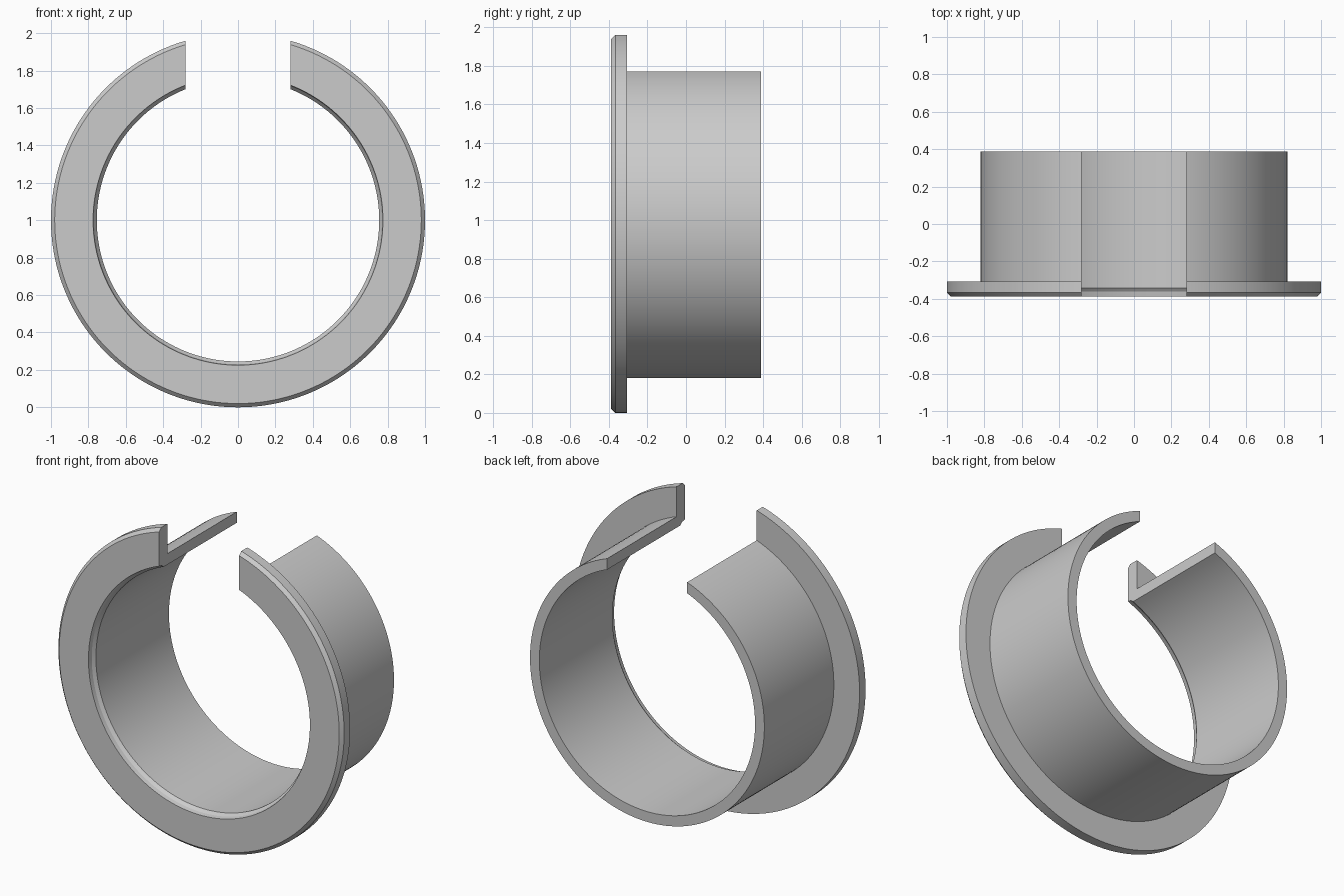
import bpy, bmesh, math

if "Cube" in bpy.data.objects:
    bpy.data.objects.remove(bpy.data.objects["Cube"])

SEGMENTS = 144
HALF_GAP = 0.28   # half width of the slot at the top

# Cross-section of the flanged bushing: (radius, y)
PROFILE = [
    (0.775, -0.388), (0.98, -0.388), (1.0, -0.367), (1.0, -0.307),   # flange
    (0.82, -0.307), (0.82, 0.388), (0.755, 0.388),                   # sleeve
    (0.755, -0.342), (0.77, -0.362),                                 # inner lip
]


def sweep_point(bm, radius, y):
    """Arc round the y axis whose two ends lie on the flat slot walls."""
    start = math.asin(HALF_GAP / radius)
    span = 2 * math.pi - 2 * start
    row = []
    for i in range(SEGMENTS + 1):
        a = start + span * i / SEGMENTS
        row.append(bm.verts.new((radius * math.sin(a), y, 1 + radius * math.cos(a))))
    return row


bm = bmesh.new()
rows = [sweep_point(bm, r, y) for r, y in PROFILE]

# Skin between neighbouring profile points
for k, row in enumerate(rows):
    nxt = rows[(k + 1) % len(rows)]
    for i in range(SEGMENTS):
        bm.faces.new((row[i], row[i + 1], nxt[i + 1], nxt[i]))

# Flat slot walls
for end in (0, SEGMENTS):
    bm.faces.new([row[end] for row in rows])

bmesh.ops.recalc_face_normals(bm, faces=bm.faces)
mesh = bpy.data.meshes.new("split_flanged_bushing")
bm.to_mesh(mesh)
bm.free()

bushing = bpy.data.objects.new("split_flanged_bushing", mesh)
bpy.context.collection.objects.link(bushing)
bpy.context.view_layer.objects.active = bushing
bushing.select_set(True)
bpy.ops.object.shade_smooth_by_angle(angle=math.radians(20))
